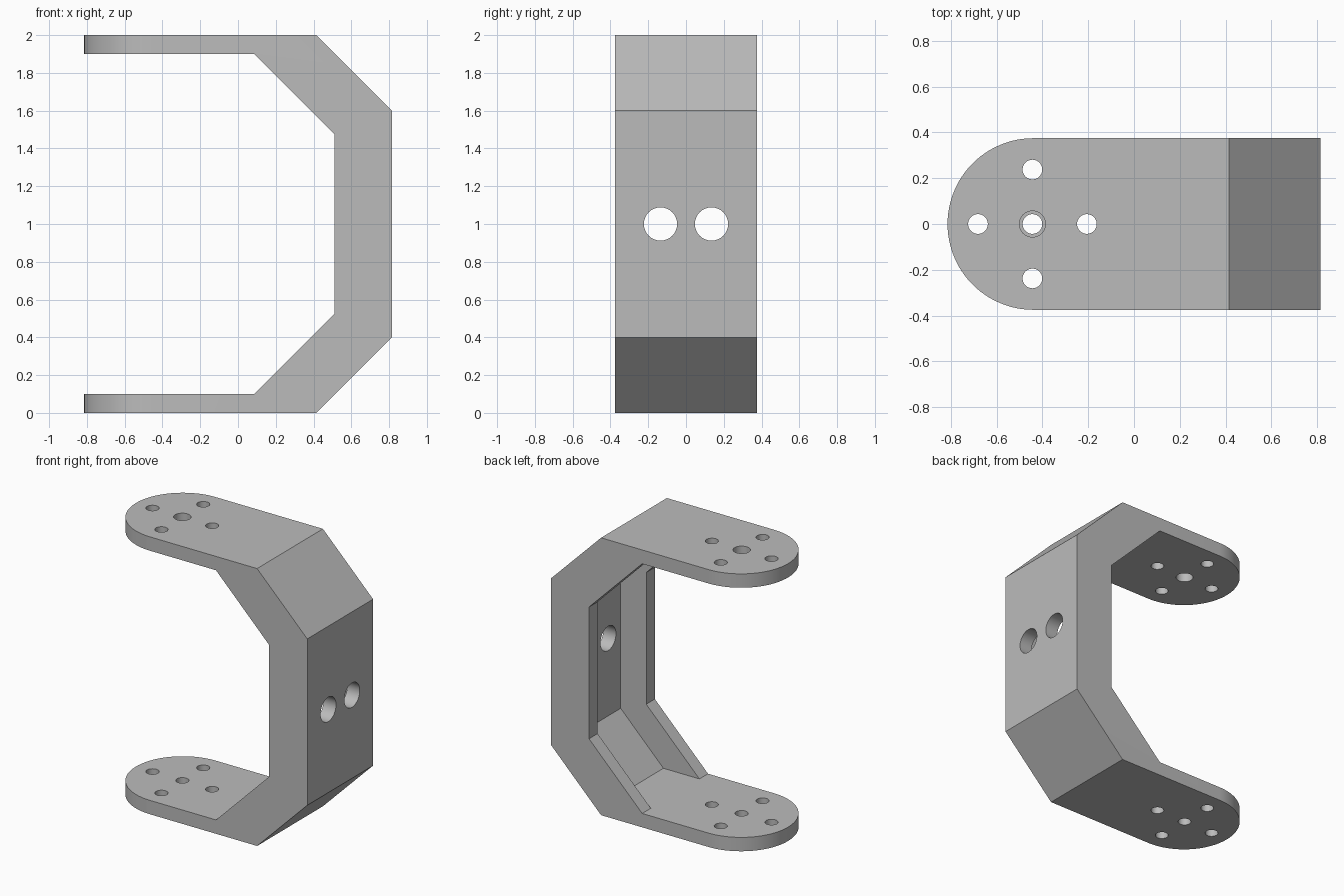
import bpy, bmesh, math
from mathutils import Vector

HALF_W = 0.375      # half width of the bracket
RIB = 0.098         # thickness of the side ribs
PLATE = 0.1         # thickness of arms and web
ARC_X = -0.44       # centre of the rounded arm ends
HOLE_X = -0.444     # centre of the hole pattern

if "Cube" in bpy.data.objects:
    bpy.data.objects.remove(bpy.data.objects["Cube"], do_unlink=True)

grey = bpy.data.materials.new("plain_grey")
grey.use_nodes = True
colour = (0.5, 0.5, 0.5, 1)
grey.diffuse_color = colour
grey.node_tree.nodes["Principled BSDF"].inputs["Base Color"].default_value = colour


def prism(name, points, direction):
    """Extrude a closed outline of 3D points along a direction."""
    bm = bmesh.new()
    face = bm.faces.new([bm.verts.new(p) for p in points])
    new = bmesh.ops.extrude_face_region(bm, geom=[face])["geom"]
    verts = [v for v in new if isinstance(v, bmesh.types.BMVert)]
    bmesh.ops.translate(bm, vec=Vector(direction), verts=verts)
    bmesh.ops.recalc_face_normals(bm, faces=bm.faces)
    mesh = bpy.data.meshes.new(name)
    bm.to_mesh(mesh)
    bm.free()
    mesh.materials.append(grey)
    obj = bpy.data.objects.new(name, mesh)
    bpy.context.collection.objects.link(obj)
    return obj


def side_prism(name, half_profile, half_width):
    """Extrude an x-z profile, mirrored about mid height, across y."""
    outline = half_profile + [(x, 2 - z) for x, z in reversed(half_profile)]
    return prism(name, [(x, -half_width, z) for x, z in outline], (0, 2 * half_width, 0))


def circle(radius, count=48):
    angles = [math.tau * i / count for i in range(count)]
    return [(radius * math.cos(a), radius * math.sin(a)) for a in angles]


def upright_hole(x, y, radius, z):
    return prism("hole_cutter", [(x + a, y + b, z - PLATE) for a, b in circle(radius)],
                 (0, 0, 2 * PLATE))


def combine(target, tool, operation):
    """Apply a boolean and discard the tool object."""
    tool.hide_render = True
    mod = target.modifiers.new("cut", "BOOLEAN")
    mod.operation, mod.object, mod.solver = operation, tool, "EXACT"
    bpy.context.view_layer.objects.active = target
    bpy.ops.object.modifier_apply(modifier=mod.name)
    bpy.data.objects.remove(tool, do_unlink=True)


# C-shaped body with chamfered corners
bracket = side_prism("bracket", [
    (0.087, PLATE), (-0.815, PLATE), (-0.815, 0), (0.415, 0), (0.815, 0.4),
], HALF_W)
# inner edge of the C, cut as a full-width opening
bpy.data.objects.remove(bracket, do_unlink=True)
bracket = side_prism("bracket", [(-0.815, 0), (0.415, 0), (0.815, 0.4)], HALF_W)
combine(bracket, side_prism("opening_cutter", [
    (-1, PLATE), (0.087, PLATE), (0.511, 0.525)], 1), "DIFFERENCE")

# channel between the side ribs
combine(bracket, side_prism("channel_cutter", [
    (0, 0.2), (0.087, PLATE), (0.374, PLATE), (0.715, 0.441)], HALF_W - RIB), "DIFFERENCE")

# rounded arm ends
arc = [math.pi / 2 + math.pi * i / 48 for i in range(49)]
plan = [(ARC_X + HALF_W * math.cos(a), HALF_W * math.sin(a), -1) for a in arc]
plan += [(1, -HALF_W, -1), (1, HALF_W, -1)]
combine(bracket, prism("plan_cutter", plan, (0, 0, 4)), "INTERSECT")

# hole pattern in each arm, with a wider centre hole on the upper arm
for z, centre_radius in ((PLATE / 2, 0.043), (2 - PLATE / 2, 0.057)):
    combine(bracket, upright_hole(HOLE_X, 0, centre_radius, z), "DIFFERENCE")
    for dx, dy in ((1, 0), (-1, 0), (0, 1), (0, -1)):
        hole = upright_hole(HOLE_X + 0.238 * dx, 0.238 * dy, 0.043, z)
        combine(bracket, hole, "DIFFERENCE")

# two mounting holes through the web
for y in (-0.135, 0.135):
    hole = prism("web_hole_cutter", [(0.6, y + a, 1 + b) for a, b in circle(0.088)], (0.4, 0, 0))
    combine(bracket, hole, "DIFFERENCE")

# smooth curved walls, crisp edges
bpy.ops.object.select_all(action="DESELECT")
bracket.select_set(True)
bpy.context.view_layer.objects.active = bracket
bpy.ops.object.shade_smooth_by_angle(angle=math.radians(30))
